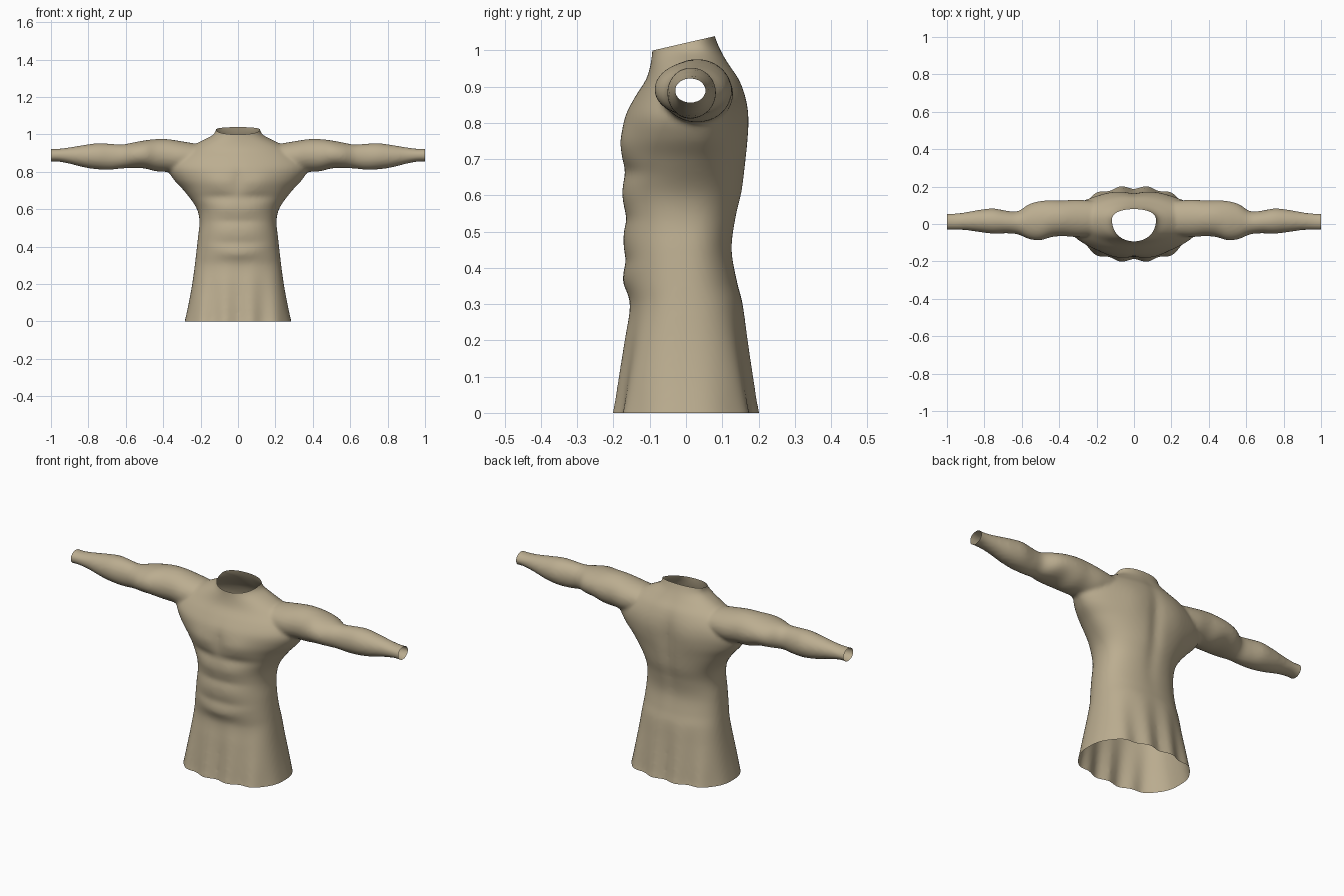
import bpy, bmesh, math
from mathutils import Vector

if "Cube" in bpy.data.objects:
    bpy.data.objects.remove(bpy.data.objects["Cube"])

SEG = 96

# z, half width, front depth, back depth, side centre y, roundness
TORSO = [
    (-0.04, .295, .205, .208, .000, 2.6), (0.00, .285, .195, .195, .000, 2.6),
    (0.10, .263, .181, .181, .000, 2.6), (0.20, .245, .168, .169, .000, 2.5),
    (0.30, .231, .155, .157, .000, 2.4), (0.36, .224, .166, .142, .000, 2.3),
    (0.45, .214, .169, .128, .000, 2.3), (0.54, .206, .168, .140, .005, 2.3),
    (0.61, .224, .172, .157, .015, 2.2), (0.70, .290, .176, .167, .025, 2.0),
    (0.76, .345, .176, .170, .030, 1.95), (0.82, .375, .168, .171, .030, 1.9),
    (0.87, .350, .142, .165, .030, 1.9), (0.92, .285, .110, .148, .030, 1.9),
    (0.96, .205, .098, .121, .030, 1.95), (1.00, .131, .093, .097, .030, 2.0),
    (1.04, .116, .092, .080, .030, 2.0), (1.08, .112, .092, .070, .030, 2.0),
]
# x, bottom z, top z, front y, back y
ARM = [
    (0.10, .83, .93, -.05, .11), (0.30, .795, .963, -.070, .130),
    (0.38, .800, .975, -.065, .126), (0.44, .803, .975, -.070, .127),
    (0.50, .818, .968, -.087, .123), (0.56, .820, .957, -.081, .107),
    (0.62, .818, .946, -.056, .069), (0.68, .811, .950, -.050, .071),
    (0.75, .813, .953, -.052, .083), (0.82, .823, .944, -.044, .077),
    (0.90, .843, .931, -.033, .063), (0.97, .855, .923, -.031, .055),
    (1.03, .851, .927, -.032, .056),
]


def sample(table, t):
    """Smooth (Hermite) lookup of a table row by its first column."""
    i = 0
    while i < len(table) - 2 and t > table[i + 1][0]:
        i += 1
    a, b = table[i], table[i + 1]
    p, q = table[max(i - 1, 0)], table[min(i + 2, len(table) - 1)]
    h = b[0] - a[0]
    u = (t - a[0]) / h
    out = []
    for k in range(1, len(a)):
        m0 = (b[k] - p[k]) / (b[0] - p[0]) * h
        m1 = (q[k] - a[k]) / (q[0] - a[0]) * h
        out.append((2*u**3 - 3*u*u + 1) * a[k] + (u**3 - 2*u*u + u) * m0
                   + (3*u*u - 2*u**3) * b[k] + (u**3 - u*u) * m1)
    return out


def spow(v, e):
    return math.copysign(abs(v) ** e, v)


def blob(x, z, cx, cz, rx, rz):
    return math.exp(-((abs(x) - cx) / rx) ** 2 - ((z - cz) / rz) ** 2)


def torso_ring(z):
    w, front, back, cy, n = sample(TORSO, z)
    ring = []
    for i in range(SEG):
        a = 2 * math.pi * i / SEG
        c, s = spow(math.cos(a), 2 / n), spow(math.sin(a), 2 / n)
        x, y = w * c, cy + (s * (back - cy) if s > 0 else s * (front + cy))
        facing = abs(math.sin(a))
        # skirt pleats fading out towards the waist
        fade = max(0, 1 - max(z, 0) / .32)
        y -= math.copysign(.010, s) * fade * facing * math.cos(2 * math.pi * x / .135)
        if s < 0:
            # chest, stomach and belly padding, with creases between
            d = .012 * blob(x, z, .11, .745, .08, .05) - .010 * blob(x, z, .10, .665, .12, .022)
            d += .006 * blob(x, z, .06, .60, .10, .03) - .005 * blob(x, z, 0, .535, .14, .015)
            d += .005 * blob(x, z, .06, .48, .10, .035) - .004 * blob(x, z, 0, .42, .14, .014)
            d += .008 * blob(x, z, 0, .365 + 1.2 * x * x, .13, .03)
            d -= .006 * blob(x, z, 0, .75, .022, .08)
        else:
            # shoulder blades and spine groove
            d = .008 * blob(x, z, .13, .80, .08, .10) - .012 * blob(x, z, 0, .70, .035, .22)
        ring.append(Vector((x, y + math.copysign(d, d * s) * facing, z)))
    return ring


def arm_ring(x, side):
    z0, z1, y0, y1 = sample(ARM, x)
    return [Vector((side * x,
                    (y0 + y1) / 2 + (y1 - y0) / 2 * math.cos(2 * math.pi * i / 48),
                    (z0 + z1) / 2 + (z1 - z0) / 2 * math.sin(2 * math.pi * i / 48)))
            for i in range(48)]


def loft(bm, rings):
    """Closed tube through the rings."""
    loops = [[bm.verts.new(p) for p in r] for r in rings]
    n = len(loops[0])
    faces = [bm.faces.new((a[i], a[(i + 1) % n], b[(i + 1) % n], b[i]))
             for a, b in zip(loops, loops[1:]) for i in range(n)]
    faces += [bm.faces.new(loops[0][::-1]), bm.faces.new(loops[-1])]
    bmesh.ops.recalc_face_normals(bm, faces=faces)


# Body and both sleeves as overlapping solids
bm = bmesh.new()
loft(bm, [torso_ring(-.04 + 1.12 * i / 90) for i in range(91)])
for side in (-1, 1):
    loft(bm, [arm_ring(.10 + .93 * i / 70, side) for i in range(71)])
mesh = bpy.data.meshes.new("tunic")
bm.to_mesh(mesh)
bm.free()
tunic = bpy.data.objects.new("tunic", mesh)
bpy.context.collection.objects.link(tunic)

# Fuse into one skin and soften the shoulder joins
fuse = tunic.modifiers.new("fuse", 'REMESH')
fuse.mode = 'VOXEL'
fuse.voxel_size = .009
soft = tunic.modifiers.new("soften", 'SMOOTH')
soft.factor = .5
soft.iterations = 8
deps = bpy.context.evaluated_depsgraph_get()
skin = bpy.data.meshes.new_from_object(tunic.evaluated_get(deps))
tunic.modifiers.clear()
tunic.data = skin

# Cut open the hem, cuffs and slanted neckline
bm = bmesh.new()
bm.from_mesh(skin)
for point, normal in (((0, 0, 0), (0, 0, -1)), ((1, 0, 0), (1, 0, 0)),
                      ((-1, 0, 0), (-1, 0, 0)), ((0, -.09, 1.0), (0, -.23, 1))):
    bmesh.ops.bisect_plane(bm, geom=bm.verts[:] + bm.edges[:] + bm.faces[:],
                           plane_co=point, plane_no=Vector(normal).normalized(),
                           clear_outer=True)
for f in bm.faces:
    f.smooth = True
    f.material_index = 0
bm.to_mesh(skin)
bm.free()

cloth = bpy.data.materials.new("tan cloth")
cloth.diffuse_color = (.50, .42, .28, 1)
cloth.use_nodes = True
cloth.node_tree.nodes["Principled BSDF"].inputs["Base Color"].default_value = cloth.diffuse_color
skin.materials.clear()
skin.materials.append(cloth)
